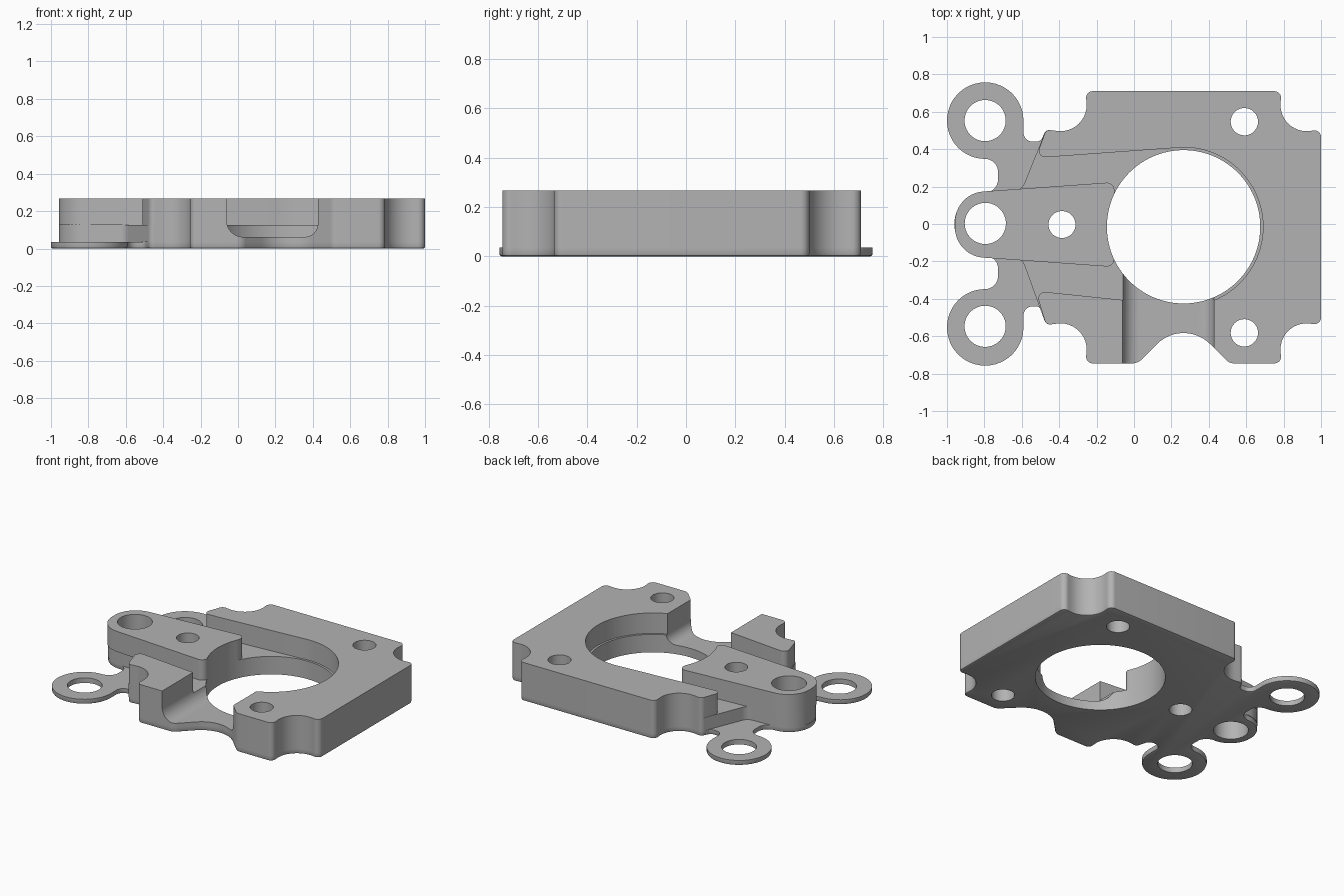
import bpy, bmesh, math
from mathutils import Vector

cube = bpy.data.objects.get("Cube")
if cube:
    bpy.data.objects.remove(cube, do_unlink=True)

grey = bpy.data.materials.new("plain_grey")
grey.use_nodes = True
colour = (0.45, 0.45, 0.45, 1)
grey.diffuse_color = colour
grey.node_tree.nodes["Principled BSDF"].inputs["Base Color"].default_value = colour


def rounded(points, steps=12):
    """Turn (x, y, radius) corners into an outline with filleted corners."""
    out = []
    n = len(points)
    for i, (x, y, r) in enumerate(points):
        p = Vector((x, y))
        a = (Vector(points[i - 1][:2]) - p).normalized()
        b = (Vector(points[(i + 1) % n][:2]) - p).normalized()
        half = a.angle(b) / 2
        if r == 0:
            arc = [p]
        else:
            centre = p + (a + b).normalized() * (r / math.sin(half))
            start = p + a * (r / math.tan(half)) - centre
            end = p + b * (r / math.tan(half)) - centre
            sweep = start.angle_signed(end)
            arc = []
            for k in range(steps + 1):
                t = -sweep * k / steps
                c, s = math.cos(t), math.sin(t)
                arc.append(centre + Vector((start.x * c - start.y * s,
                                            start.x * s + start.y * c)))
        for q in arc:
            if not out or (q - out[-1]).length > 0.001:
                out.append(q)
    if (out[0] - out[-1]).length < 0.001:
        out.pop()
    return out


def prism(name, outline, low, high, place=lambda x, y, z: (x, y, z), chamfer=0):
    """Extrude an outline between two levels."""
    bm = bmesh.new()
    base = bm.faces.new([bm.verts.new(place(p.x, p.y, low)) for p in outline])
    rim = list(base.edges)
    top = bmesh.ops.extrude_face_region(bm, geom=[base], use_keep_orig=True)
    shift = Vector(place(0, 0, high)) - Vector(place(0, 0, low))
    verts = [g for g in top["geom"] if isinstance(g, bmesh.types.BMVert)]
    bmesh.ops.translate(bm, verts=verts, vec=shift)
    bmesh.ops.recalc_face_normals(bm, faces=bm.faces)
    if chamfer:
        bmesh.ops.bevel(bm, geom=rim, offset=chamfer, segments=2,
                        profile=0.5, affect='EDGES', clamp_overlap=False)
    mesh = bpy.data.meshes.new(name)
    bm.to_mesh(mesh)
    bm.free()
    mesh.materials.append(grey)
    obj = bpy.data.objects.new(name, mesh)
    bpy.context.collection.objects.link(obj)
    return obj


def round_cutter(name, x, y, r, segments=64):
    ring = [Vector((x + r * math.cos(math.tau * k / segments),
                    y + r * math.sin(math.tau * k / segments))) for k in range(segments)]
    obj = prism(name, ring, -0.2, 0.6)
    obj.hide_render = True
    return obj


def finish(obj, cutters):
    """Cut the openings and smooth the curved walls."""
    bpy.ops.object.select_all(action='DESELECT')
    bpy.context.view_layer.objects.active = obj
    obj.select_set(True)
    for cutter in cutters:
        mod = obj.modifiers.new("cut", 'BOOLEAN')
        mod.operation = 'DIFFERENCE'
        mod.solver = 'EXACT'
        mod.object = cutter
        bpy.ops.object.modifier_apply(modifier=mod.name)
    bpy.ops.object.shade_smooth_by_angle(angle=math.radians(30))


def mirror(points, axis):
    return [(x, 2 * axis - y, r) for x, y, r in reversed(points)]


TAB, DECK, TOP = 0.035, 0.125, 0.267

# Shared outline of the main body, with corner notches and a front scallop
back = [(-0.47, 0.505, 0.03), (-0.235, 0.475, 0.14), (-0.26, 0.71, 0.035),
        (0.79, 0.71, 0.035), (0.765, 0.475, 0.14), (1.0, 0.505, 0.035)]
front = mirror(back, -0.0175)
scallop = [(0.51, -0.745, 0.06), (0.265, -0.5, 0.2), (0.02, -0.745, 0.07)]
body = back + front[:3] + scallop + front[3:]

# Thin base with two ring tabs
tabs = [(-0.96, 0.165, 0.164), (-0.727, 0.17, 0.07), (-0.727, 0.348, 0.07),
        (-1.0, 0.348, 0.204), (-1.0, 0.757, 0.204), (-0.591, 0.757, 0.204),
        (-0.591, 0.44, 0.05), (-0.5, 0.44, 0.035)]
base_plate = prism("base_plate", rounded(tabs + body + mirror(tabs, 0)), 0, TAB, chamfer=0.01)

# Middle deck that carries the arm and the channels beside it
neck = [(-0.957, 0.165, 0.163), (-0.6, 0.182, 0.06)]
deck = prism("deck", rounded(neck + body + mirror(neck, 0)), TAB, DECK)

# Tall frame wrapped around the bore
inner = [(-0.525, -0.358, 0.035), (0.265, -0.44, 0), (0.265, 0.41, 0), (-0.525, 0.353, 0.035)]
frame = prism("frame", rounded(body + inner), DECK, TOP)

# Tapered arm block
arm_side = [(-0.957, 0.163, 0.162), (-0.105, 0.224, 0.04)]
arm = prism("arm_block", rounded(arm_side + mirror(arm_side, -0.003)), DECK, TOP)

# Openings
main_hole = round_cutter("main_hole", 0.265, -0.015, 0.41, 96)
wide_bore = round_cutter("wide_bore", 0.265, -0.015, 0.425, 96)
arm_holes = [round_cutter("pivot_hole", -0.795, 0.003, 0.11),
             round_cutter("arm_hole", -0.385, -0.003, 0.072)]
ring_holes = [round_cutter("ring_hole", -0.796, y, 0.11) for y in (0.553, -0.547)]
screw_holes = [round_cutter("screw_hole", 0.59, y, 0.073) for y in (0.547, -0.582)]
channel_shape = [(-0.062, 0.6, 0), (0.427, 0.6, 0), (0.427, 0.062, 0.07), (-0.062, 0.062, 0.09)]
channel = prism("front_channel", rounded(channel_shape), -0.9, -0.2,
                place=lambda x, y, z: (x, z, y))
channel.hide_render = True

finish(base_plate, [main_hole] + arm_holes + ring_holes + screw_holes)
finish(deck, [main_hole, channel] + arm_holes + screw_holes)
finish(frame, [wide_bore, channel] + screw_holes)
finish(arm, [main_hole] + arm_holes)

for cutter in [main_hole, wide_bore, channel] + arm_holes + ring_holes + screw_holes:
    bpy.data.objects.remove(cutter, do_unlink=True)
